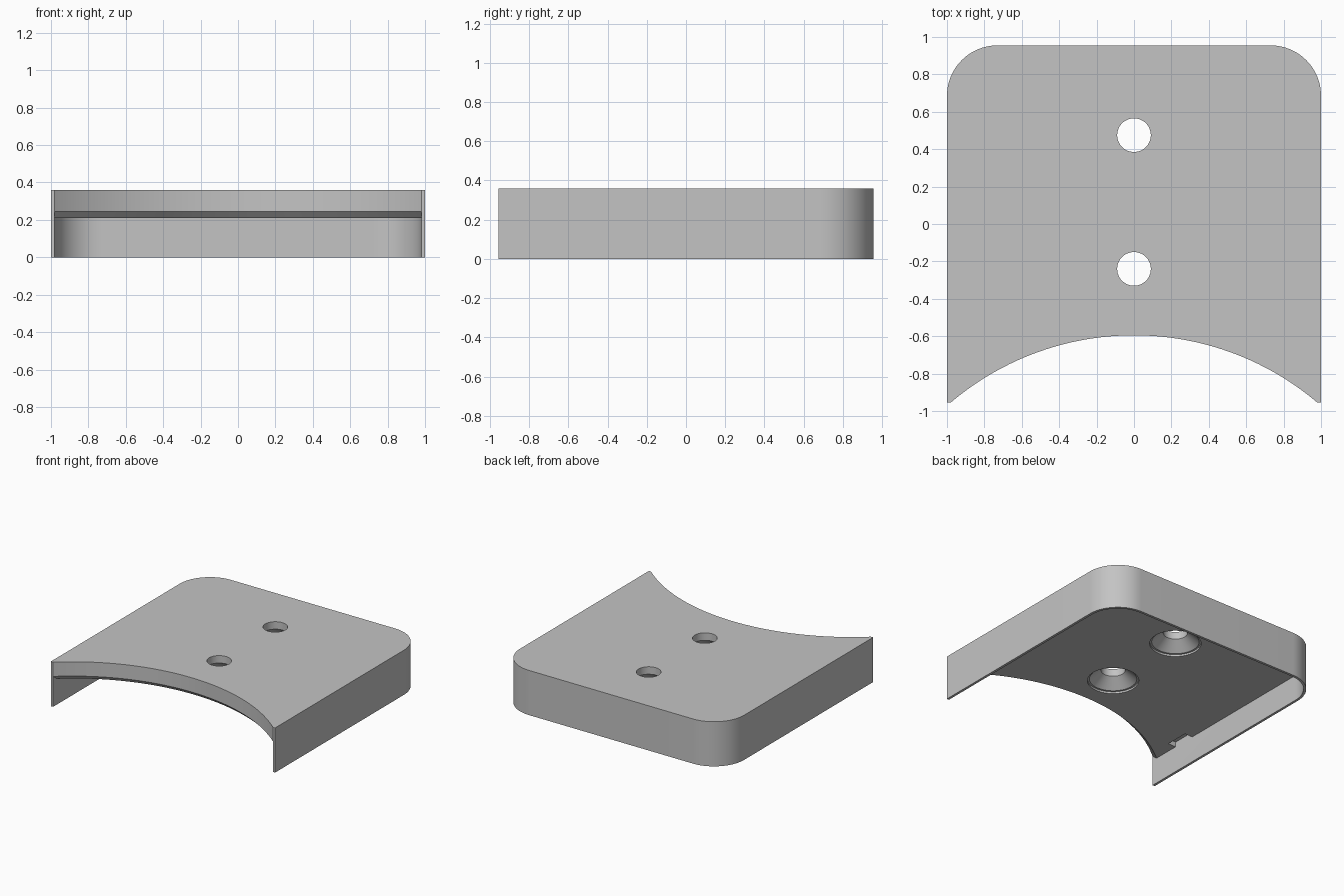
import bpy, bmesh, math

if "Cube" in bpy.data.objects:
    bpy.data.objects.remove(bpy.data.objects["Cube"])

HEIGHT, CEILING, WALL = 0.36, 0.21, 0.02
BACK, FRONT = 0.955, -0.955
ARC_R, ARC_Y = 1.515, -2.11
CHAMFER = 0.035

grey = bpy.data.materials.new("plain grey")
grey.use_nodes = True
grey.diffuse_color = (0.55, 0.55, 0.55, 1)
grey.node_tree.nodes["Principled BSDF"].inputs["Base Color"].default_value = grey.diffuse_color


def make_object(name, bm):
    bmesh.ops.recalc_face_normals(bm, faces=bm.faces)
    mesh = bpy.data.meshes.new(name)
    bm.to_mesh(mesh)
    bm.free()
    mesh.materials.append(grey)
    obj = bpy.data.objects.new(name, mesh)
    bpy.context.collection.objects.link(obj)
    return obj


def slab(name, half, front, back, radius, low, high):
    """Plate with two rounded back corners (square if radius is 0)."""
    pts = [(-half, front), (half, front)]
    steps = 20 if radius else 0
    for sign, start in ((1, 0), (-1, math.pi / 2)):
        for i in range(steps + 1):
            a = start + math.pi / 2 * i / max(steps, 1)
            pts.append((sign * (half - radius) + radius * math.cos(a),
                        back - radius + radius * math.sin(a)))
    bm = bmesh.new()
    face = bm.faces.new([bm.verts.new((x, y, low)) for x, y in pts])
    top = bmesh.ops.extrude_face_region(bm, geom=[face])["geom"]
    verts = [v for v in top if isinstance(v, bmesh.types.BMVert)]
    bmesh.ops.translate(bm, verts=verts, vec=(0, 0, high - low))
    return make_object(name, bm)


def turned(name, profile, y, sides):
    """Closed solid turned from (radius, z) points around a vertical axis."""
    bm = bmesh.new()
    rings = []
    for r, z in profile:
        rings.append([bm.verts.new((r * math.cos(2 * math.pi * i / sides),
                                    y + r * math.sin(2 * math.pi * i / sides), z))
                      for i in range(sides)])
    for a, b in zip(rings, rings[1:]):
        for i in range(sides):
            j = (i + 1) % sides
            bm.faces.new((a[i], a[j], b[j], b[i]))
    bm.faces.new(rings[0])
    bm.faces.new(rings[-1])
    return make_object(name, bm)


def combine(target, tool, operation="DIFFERENCE"):
    """Apply a boolean and discard the tool."""
    mod = target.modifiers.new("cut", "BOOLEAN")
    mod.operation, mod.object, mod.solver = operation, tool, "EXACT"
    graph = bpy.context.evaluated_depsgraph_get()
    result = bpy.data.meshes.new_from_object(target.evaluated_get(graph))
    target.modifiers.clear()
    target.data = result
    bpy.data.objects.remove(tool)


# Outer body, hollowed from below and open at the front
cover = slab("cover", 1, FRONT, BACK, 0.27, 0, HEIGHT)
inner = 1 - WALL
combine(cover, slab("cavity", inner, -1.3, BACK - WALL, 0.25, -0.1, CEILING))

# Concave front edge with a chamfer along its lower side
drop = 0.06
arc = turned("arc_cutter", [(ARC_R + CHAMFER + drop, CEILING - drop),
                            (ARC_R, CEILING + CHAMFER), (ARC_R, HEIGHT + 0.1)], ARC_Y, 180)
combine(arc, slab("arc_limit", inner, -1.3, 0, 0, 0, HEIGHT + 0.05), "INTERSECT")
combine(cover, arc)

# Screw holes, countersunk from below
for y in (0.475, -0.24):
    combine(cover, turned("screw_hole", [(0.19, CEILING - 0.05), (0.19, CEILING + 0.015),
                                         (0.175, CEILING + 0.015), (0.09, 0.30),
                                         (0.09, HEIGHT + 0.1)], y, 48))

# Small pockets in the ceiling beside each side wall
for side in (-1, 1):
    pocket = slab("pocket", 0.035, -0.69, -0.5, 0, CEILING - 0.05, CEILING + 0.04)
    pocket.location.x = side * (inner - 0.035)
    bpy.context.view_layer.update()
    combine(cover, pocket)

# Smooth curves, sharp edges
bpy.ops.object.select_all(action="DESELECT")
cover.select_set(True)
bpy.context.view_layer.objects.active = cover
bpy.ops.object.shade_smooth_by_angle(angle=math.radians(30))
